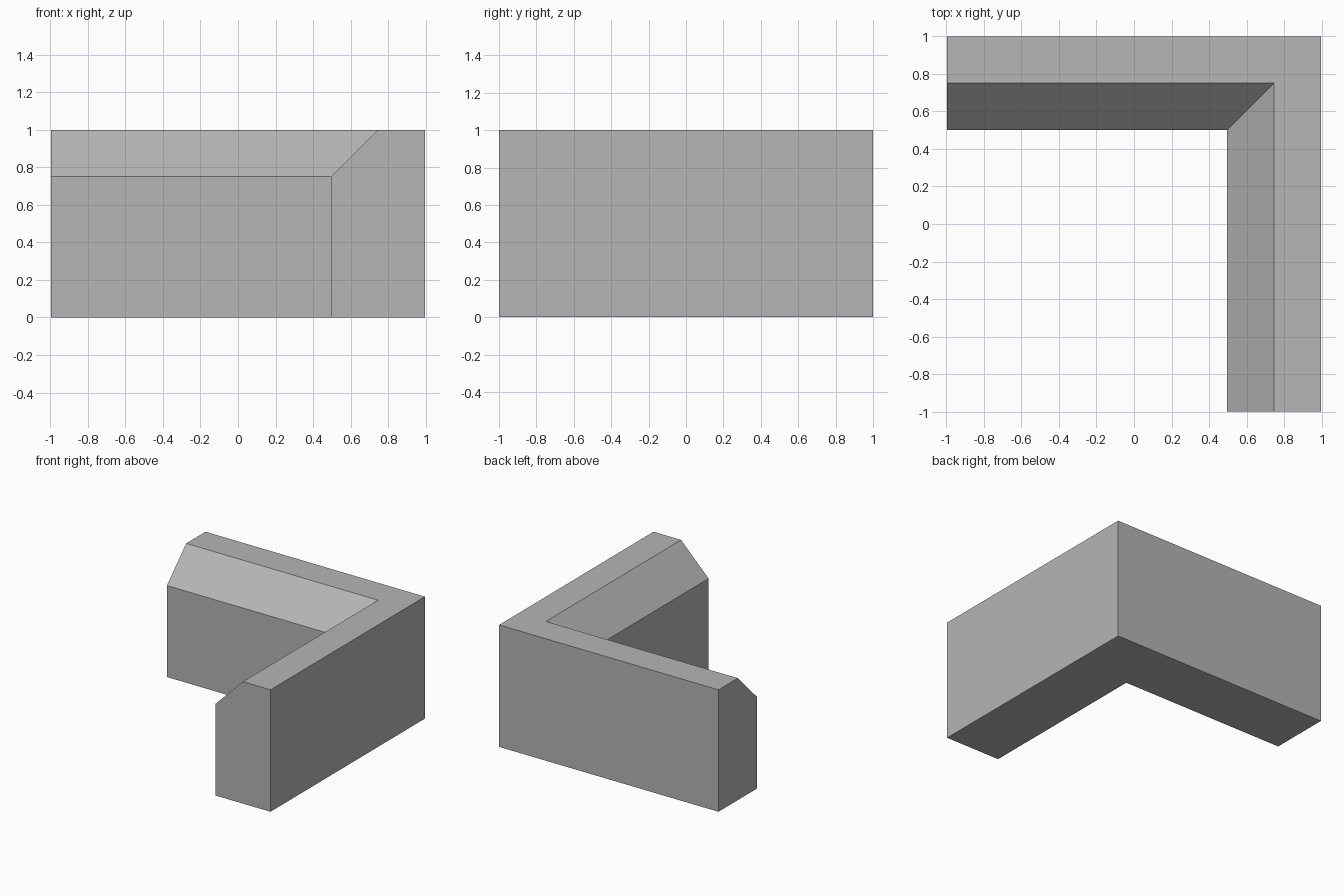
import bpy
import bmesh

# Remove the default cube
cube = bpy.data.objects.get("Cube")
if cube:
    bpy.data.objects.remove(cube, do_unlink=True)

# Single plain grey
grey = bpy.data.materials.new("plain_grey")
grey.use_nodes = True
colour = (0.465, 0.465, 0.465, 1.0)
grey.diffuse_color = colour
grey.node_tree.nodes["Principled BSDF"].inputs["Base Color"].default_value = colour

# Wall section: distance in from the outer side, height
profile = [(0, 0), (0.5, 0), (0.5, 0.75), (0.25, 1), (0, 1)]
side = 0.995  # half width, slightly less than the half depth of 1

# Sweep the section along the back and left sides with a mitred corner
bm = bmesh.new()
rings = [
    [bm.verts.new((-side, 1 - d, z)) for d, z in profile],
    [bm.verts.new((side - d, 1 - d, z)) for d, z in profile],
    [bm.verts.new((side - d, -1, z)) for d, z in profile],
]
count = len(profile)
for a, b in zip(rings, rings[1:]):
    for i in range(count):
        j = (i + 1) % count
        bm.faces.new((a[i], a[j], b[j], b[i]))

# End caps
bm.faces.new(rings[0])
bm.faces.new(rings[-1])
bmesh.ops.recalc_face_normals(bm, faces=bm.faces)

mesh = bpy.data.meshes.new("corner_wall")
bm.to_mesh(mesh)
bm.free()
mesh.materials.append(grey)
wall = bpy.data.objects.new("corner_wall", mesh)
bpy.context.collection.objects.link(wall)
